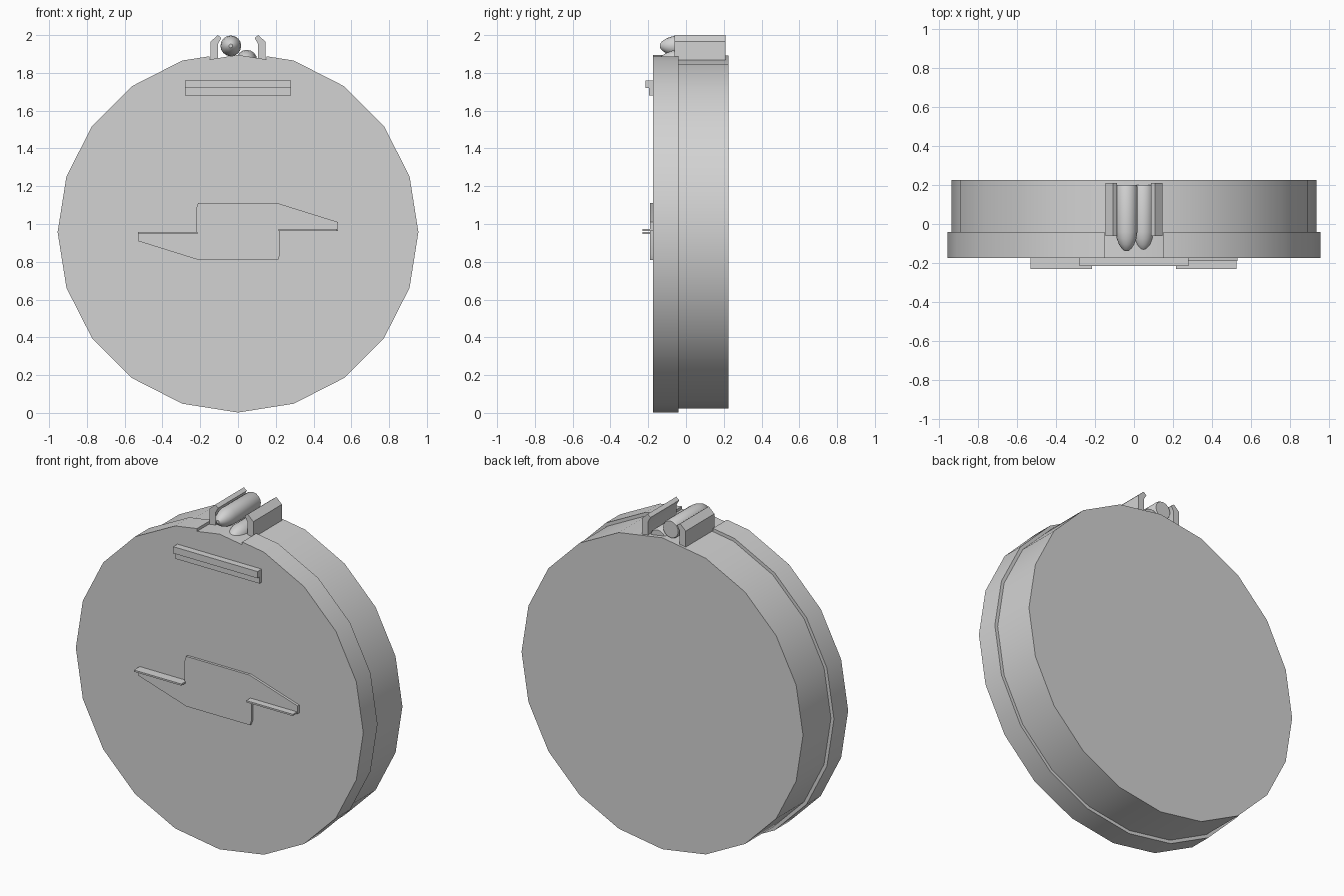
import bpy, bmesh, math

if "Cube" in bpy.data.objects:
    bpy.data.objects.remove(bpy.data.objects["Cube"])

CZ = 0.957   # height of the drum axis
SIDES = 20

metal = bpy.data.materials.new("grey metal")
metal.diffuse_color = (0.65, 0.65, 0.65, 1)
metal.use_nodes = True
metal.node_tree.nodes["Principled BSDF"].inputs["Base Color"].default_value = metal.diffuse_color


def finish(bm, name):
    bmesh.ops.recalc_face_normals(bm, faces=bm.faces)
    mesh = bpy.data.meshes.new(name)
    bm.to_mesh(mesh)
    bm.free()
    mesh.materials.append(metal)
    obj = bpy.data.objects.new(name, mesh)
    bpy.context.collection.objects.link(obj)
    bpy.ops.object.select_all(action='DESELECT')
    obj.select_set(True)
    bpy.context.view_layer.objects.active = obj
    bpy.ops.object.shade_smooth_by_angle(angle=math.radians(32))
    return obj


def extrude(name, outline, y0, y1):
    """Extrude an (x, z) outline from y0 to y1."""
    bm = bmesh.new()
    front = [bm.verts.new((x, y0, z)) for x, z in outline]
    back = [bm.verts.new((x, y1, z)) for x, z in outline]
    n = len(outline)
    bm.faces.new(front)
    bm.faces.new(back[::-1])
    for i in range(n):
        j = (i + 1) % n
        bm.faces.new((front[i], back[i], back[j], front[j]))
    return finish(bm, name)


def box(name, x0, x1, y0, y1, z0, z1):
    return extrude(name, [(x0, z0), (x1, z0), (x1, z1), (x0, z1)], y0, y1)


def ring(radius):
    """Polygon outline starting at the top corner."""
    return [(radius * math.sin(2 * math.pi * i / SIDES),
             CZ + radius * math.cos(2 * math.pi * i / SIDES)) for i in range(SIDES)]


def cartridge(name, x, z, segments=16):
    """Round lathed along y, with a blunt nose."""
    profile = [(0.200, 0.050), (0.190, 0.055), (-0.040, 0.055), (-0.075, 0.050),
               (-0.105, 0.039), (-0.127, 0.024), (-0.138, 0.010)]
    bm = bmesh.new()
    rings = []
    for y, r in profile:
        rings.append([bm.verts.new((x + r * math.cos(2 * math.pi * i / segments), y,
                                    z + r * math.sin(2 * math.pi * i / segments)))
                      for i in range(segments)])
    for a, b in zip(rings, rings[1:]):
        for i in range(segments):
            j = (i + 1) % segments
            bm.faces.new((a[i], a[j], b[j], b[i]))
    bm.faces.new(rings[0])
    bm.faces.new(rings[-1])
    return finish(bm, name)


# drum body and wider front cover with a shallow notch at the top
extrude("drum_body", ring(0.935), -0.06, 0.225)
notch = [(-0.15, 1.888), (-0.15, 1.871), (0, 1.895), (0.15, 1.871), (0.15, 1.888)]
extrude("front_cover", notch + ring(0.955)[1:], -0.175, -0.04)

# feed lips, bent inwards at the top
lip = [(0.105, 1.86), (0.145, 1.86), (0.145, 1.965), (0.108, 2.0), (0.088, 1.985), (0.105, 1.955)]
for side, label in ((-1, "left"), (1, "right")):
    extrude(label + "_feed_lip", [(side * x, z) for x, z in lip], -0.062, 0.21)

# two staggered rounds between the lips
cartridge("upper_round", -0.038, 1.943)
cartridge("lower_round", 0.046, 1.867)

# stepped bar on the cover
extrude_depths = ((-0.195, 1.68, 1.725), (-0.215, 1.72, 1.76))
for (y, z0, z1), label in zip(extrude_depths, ("lower", "upper")):
    box(label + "_cover_bar", -0.28, 0.28, y, -0.17, z0, z1)

# winding key: flat plate with a finger flange on each wing
half = [(-0.222, 0.957), (-0.53, 0.957), (-0.53, 0.91), (-0.21, 0.81), (0.212, 0.81), (0.222, 0.84)]
key = half + [(-x, 2 * 0.96 - z) for x, z in half]
extrude("winding_key", key, -0.19, -0.17)
box("left_key_flange", -0.53, -0.215, -0.23, -0.17, 0.948, 0.958)
box("right_key_flange", 0.215, 0.525, -0.23, -0.17, 0.964, 0.974)
